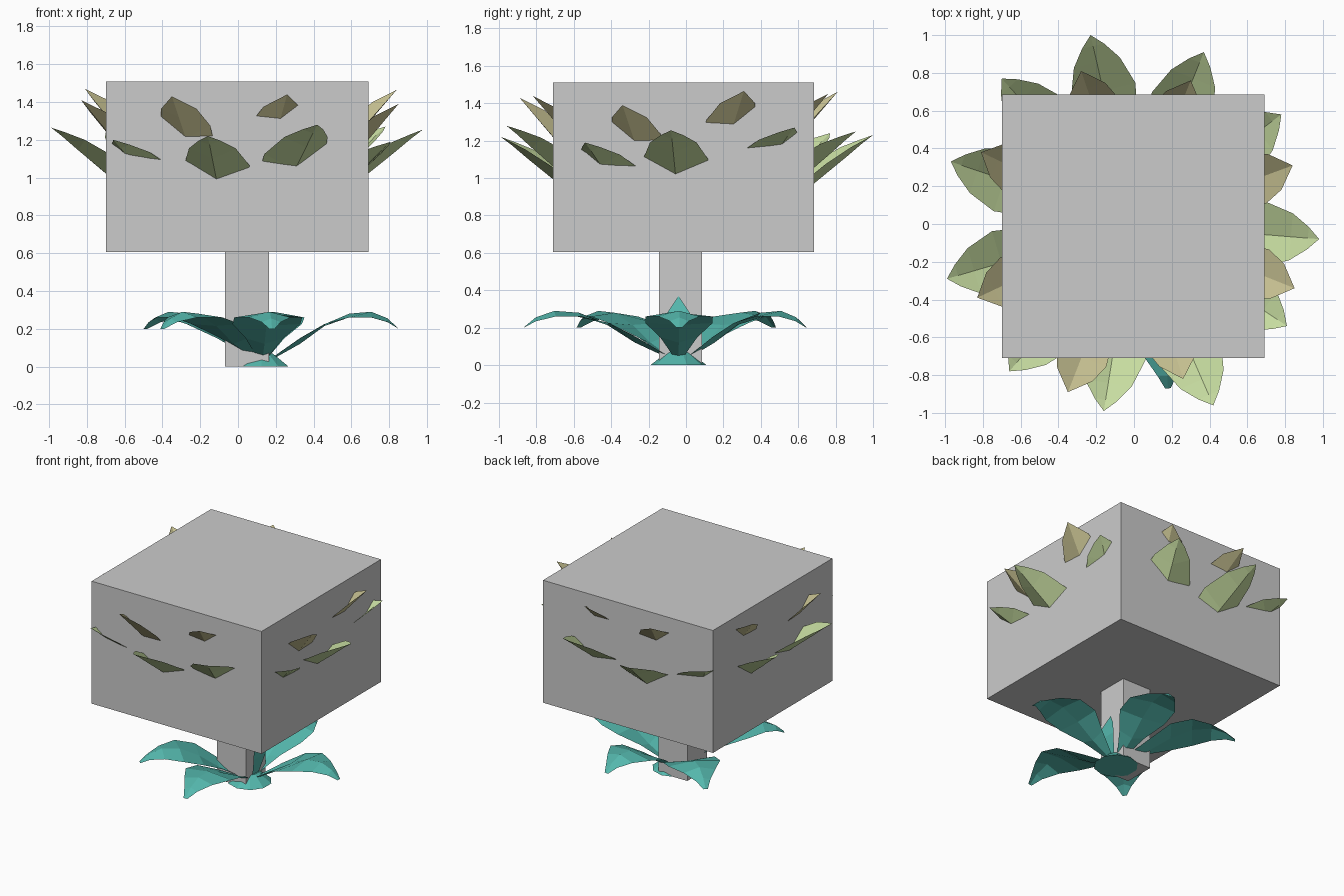
import bpy, bmesh
from math import cos, sin, atan2, hypot

if "Cube" in bpy.data.objects:
    bpy.data.objects.remove(bpy.data.objects["Cube"])


def material(name, rgb):
    m = bpy.data.materials.new(name)
    m.diffuse_color = (*rgb, 1)
    m.use_nodes = True
    m.node_tree.nodes["Principled BSDF"].inputs["Base Color"].default_value = m.diffuse_color
    return m


GREEN = material("scale_green", (0.58, 0.73, 0.36))
OLIVE = material("scale_olive", (0.60, 0.56, 0.30))
TEAL = material("leaf_teal", (0.09, 0.48, 0.42))


def box(name, lo, hi):
    bpy.ops.mesh.primitive_cube_add(size=1, location=[(a + b) / 2 for a, b in zip(lo, hi)])
    ob = bpy.context.object
    ob.name = name
    ob.scale = [b - a for a, b in zip(lo, hi)]


def blade(name, centre, angle, stations, mat):
    """Folded leaf: each station is (radius, rib height, half width, edge lift)."""
    bm = bmesh.new()
    c, s = cos(angle), sin(angle)
    rows = []
    for r, z, w, lift in stations:
        rows.append([bm.verts.new((centre[0] + r * c - k * w * s,
                                   centre[1] + r * s + k * w * c,
                                   z + abs(k) * lift)) for k in (-1, 0, 1)])
    for a, b in zip(rows, rows[1:]):
        for i in range(2):
            bm.faces.new((a[i], b[i], b[i + 1], a[i + 1]))
    bmesh.ops.remove_doubles(bm, verts=bm.verts, dist=1e-4)
    mesh = bpy.data.meshes.new(name)
    bm.to_mesh(mesh)
    bm.free()
    mesh.materials.append(mat)
    ob = bpy.data.objects.new(name, mesh)
    bpy.context.collection.objects.link(ob)


# Blocks for the head and the stem
box("head_block", (-0.70, -0.71, 0.605), (0.69, 0.685, 1.51))
box("stem_block", (-0.07, -0.145, 0.0), (0.165, 0.085, 0.61))

# Lower ring of scales, one per tip position
lower = [(-.23, 1.0, 1.23), (.37, .91, 1.25), (.78, .58, 1.27), (.98, -.08, 1.255),
         (.81, -.54, 1.19), (.42, -.96, 1.28), (-.16, -.99, 1.22), (-.66, -.78, 1.20),
         (-.99, -.29, 1.265), (-.97, .33, 1.25), (-.70, .77, 1.24)]
for i, (x, y, z) in enumerate(lower):
    R = hypot(x, y)
    blade(f"lower_scale_{i + 1}", (0, 0), atan2(y, x),
          [(R - .55, z - .44, .13, .08), (R - .30, z - .24, .175, .085),
           (R - .15, z - .12, .125, .055), (R - .06, z - .045, .06, .02), (R, z, 0, 0)], GREEN)

# Upper ring of smaller scales
upper = [(-.28, .81, 1.46), (.30, .76, 1.45), (.84, .31, 1.465), (.85, -.34, 1.39),
         (.26, -.82, 1.44), (-.35, -.89, 1.43), (-.83, -.39, 1.41), (-.81, .38, 1.47)]
for i, (x, y, z) in enumerate(upper):
    R = hypot(x, y)
    blade(f"upper_scale_{i + 1}", (0, 0), atan2(y, x),
          [(R - .36, z - .40, .12, .06), (R - .2, z - .22, .14, .065),
           (R - .1, z - .11, .10, .045), (R, z, 0, 0)], OLIVE)

# Drooping leaves around the foot
FOOT = (0.125, -0.04)
tips = [(.85, -.035), (.20, .645), (-.49, .47), (-.40, -.575), (.18, -.87)]
for i, (x, y) in enumerate(tips):
    dx, dy = x - FOOT[0], y - FOOT[1]
    R = hypot(dx, dy)
    blade(f"foot_leaf_{i + 1}", FOOT, atan2(dy, dx),
          [(.06, .04, .03, .01), (R * .28, .12, .10, .03), (R * .46, .215, .18, .01),
           (R * .64, .28, .18, -.02), (R * .80, .29, .11, -.03),
           (R * .92, .255, .05, -.02), (R, .20, .015, 0)], TEAL)

# Small upright leaf beside the stem
blade("upright_leaf", FOOT, 0,
      [(.04, .04, .03, 0), (.08, .2, .07, 0), (.075, .28, .06, 0), (.045, .37, 0, 0)], TEAL)

# Collar at the ground
bpy.ops.mesh.primitive_cone_add(vertices=10, radius1=.15, radius2=.06, depth=.07,
                                location=(*FOOT, .035))
collar = bpy.context.object
collar.name = "foot_collar"
collar.data.materials.append(TEAL)
